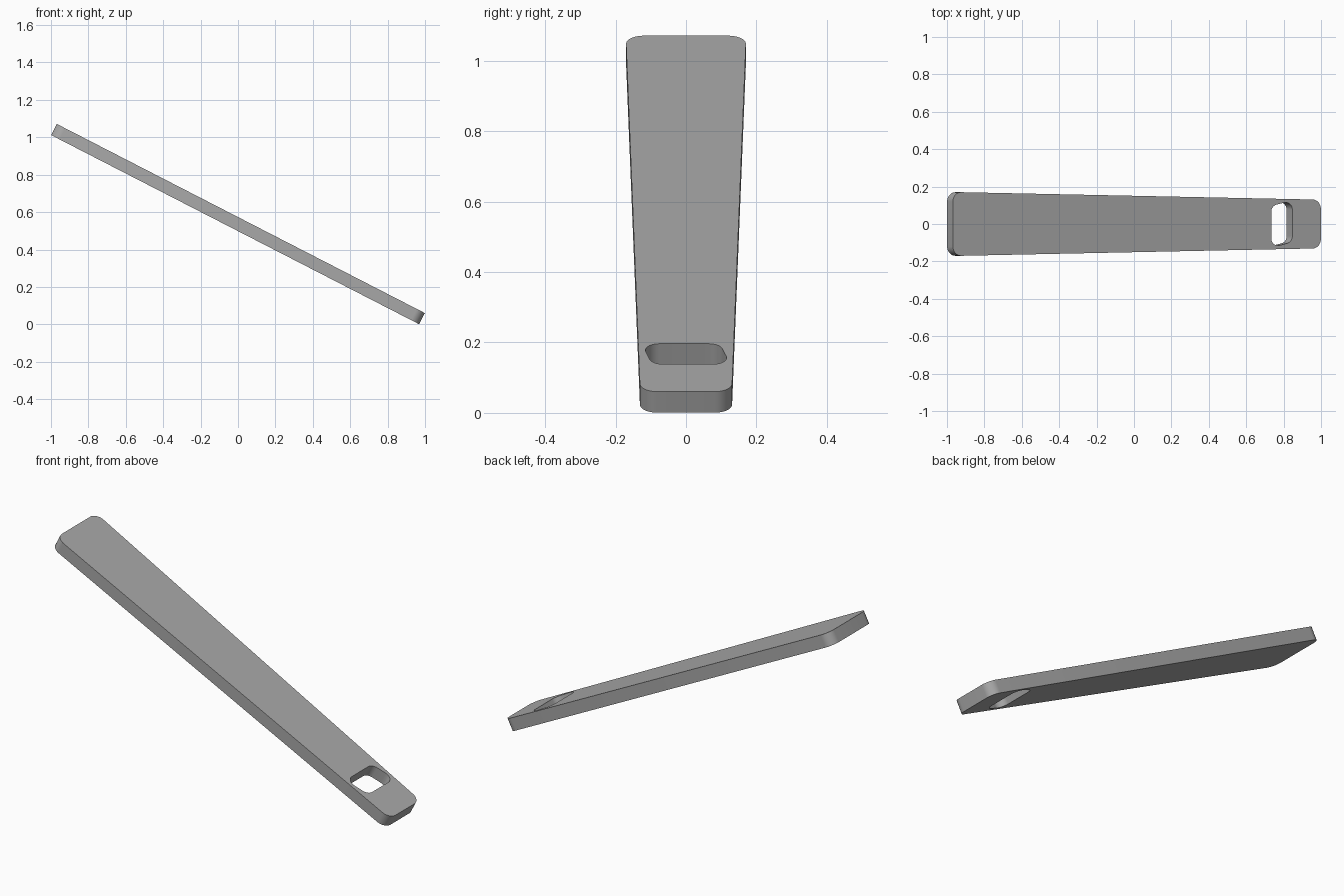
import bpy, bmesh, math
from mathutils import Vector

cube = bpy.data.objects.get("Cube")
if cube:
    bpy.data.objects.remove(cube, do_unlink=True)

LENGTH, THICK, TILT = 2.212, 0.067, math.radians(27.2)


def rounded(corners, radius, steps=10):
    """Round the corners of a convex counter-clockwise outline."""
    pts = [Vector((x, y, 0)) for x, y in corners]
    out = []
    for i, p in enumerate(pts):
        a = (pts[i - 1] - p).normalized()
        b = (pts[(i + 1) % len(pts)] - p).normalized()
        half = a.angle(b) / 2
        centre = p + (a + b).normalized() * radius / math.sin(half)
        start = p + a * radius / math.tan(half) - centre
        sweep = math.pi - 2 * half
        base = math.atan2(start.y, start.x)
        for k in range(steps + 1):
            t = base + sweep * k / steps
            out.append(centre + Vector((math.cos(t), math.sin(t), 0)) * radius)
    return out


def add_loop(bm, points):
    verts = [bm.verts.new(p) for p in points]
    return [bm.edges.new((v, verts[(i + 1) % len(verts)])) for i, v in enumerate(verts)]


# Tapered outline and skewed slot
h = LENGTH / 2
outline = rounded([(-h, -0.171), (h, -0.13), (h, 0.13), (-h, 0.171)], 0.05)
slot = rounded([(0.808, -0.126), (0.935, -0.096), (0.935, 0.126), (0.808, 0.096)], 0.04)

# Fill between the two loops and extrude to the plank thickness
bm = bmesh.new()
edges = add_loop(bm, outline) + add_loop(bm, slot)
bmesh.ops.triangle_fill(bm, edges=edges, use_beauty=True, normal=(0, 0, 1))
bmesh.ops.translate(bm, verts=bm.verts[:], vec=(0, 0, -THICK / 2))
ext = bmesh.ops.extrude_face_region(bm, geom=bm.faces[:], use_keep_orig=True)
top = [g for g in ext["geom"] if isinstance(g, bmesh.types.BMVert)]
bmesh.ops.translate(bm, verts=top, vec=(0, 0, THICK))
bmesh.ops.recalc_face_normals(bm, faces=bm.faces[:])
mesh = bpy.data.meshes.new("slotted_plank")
bm.to_mesh(mesh)
bm.free()

# Grey material
grey = bpy.data.materials.new("grey")
grey.use_nodes = True
colour = (0.4, 0.4, 0.4, 1)
grey.diffuse_color = colour
grey.node_tree.nodes["Principled BSDF"].inputs["Base Color"].default_value = colour
mesh.materials.append(grey)

# Tilted plank resting on its narrow end
plank = bpy.data.objects.new("slotted_plank", mesh)
bpy.context.collection.objects.link(plank)
plank.rotation_euler = (0, TILT, 0)
plank.location = (0, 0, 0.536)
bpy.ops.object.select_all(action="DESELECT")
plank.select_set(True)
bpy.context.view_layer.objects.active = plank
bpy.ops.object.shade_smooth_by_angle(angle=math.radians(30))
